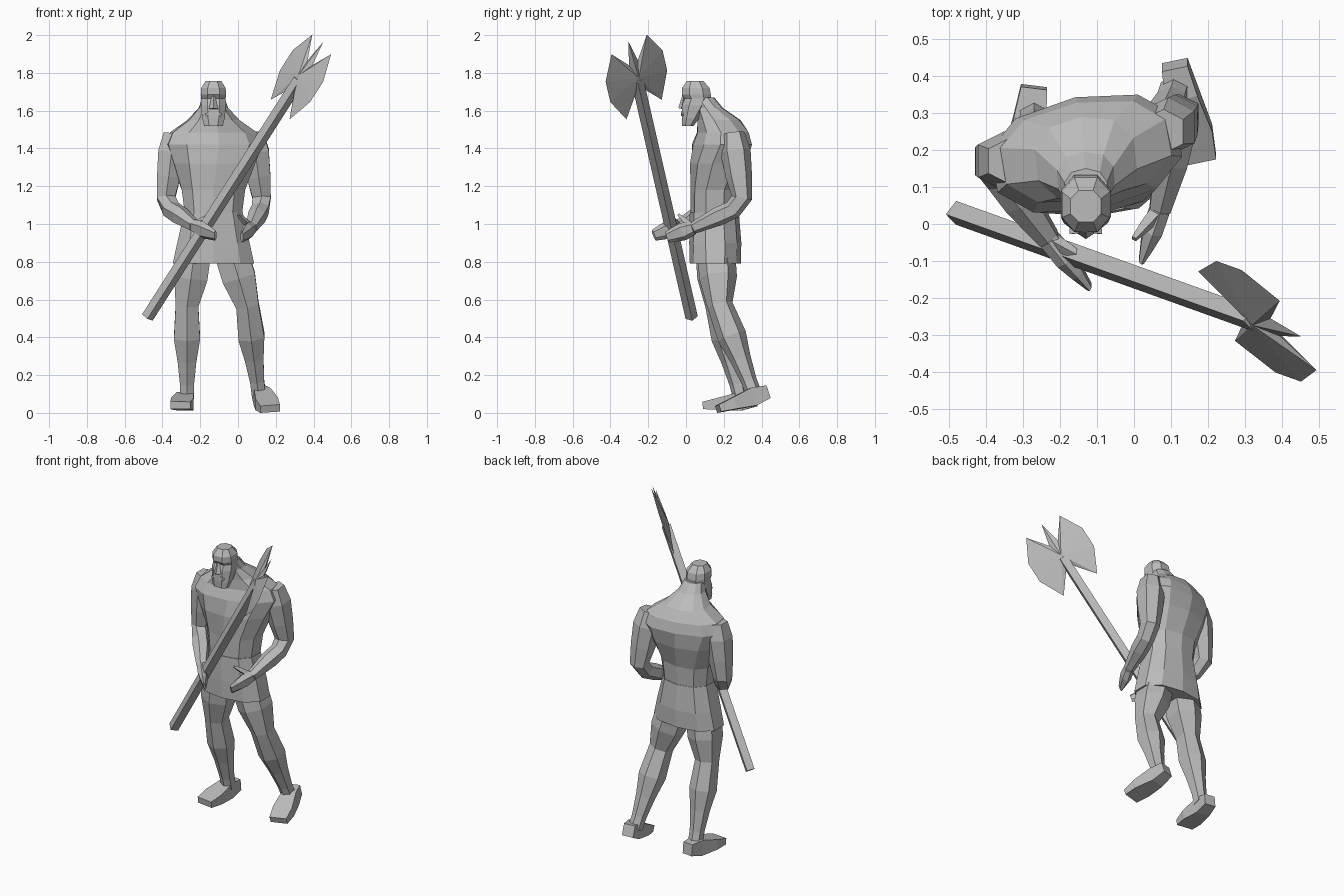
import bpy
import math
from mathutils import Vector, Matrix

cube = bpy.data.objects.get("Cube")
if cube:
    bpy.data.objects.remove(cube)

GREY = (.5, .5, .5, 1)
stone = bpy.data.materials.new("plain_grey")
stone.use_nodes = True
stone.diffuse_color = GREY
stone.node_tree.nodes["Principled BSDF"].inputs["Base Color"].default_value = GREY

UP = Vector((0, 0, 1))
RIGHTWARD = Vector((1, 0, 0))
SPINE = -.13


def add_mesh(name, verts, faces):
    mesh = bpy.data.meshes.new(name)
    mesh.from_pydata([tuple(v) for v in verts], [], faces)
    mesh.materials.append(stone)
    obj = bpy.data.objects.new(name, mesh)
    bpy.context.collection.objects.link(obj)
    bpy.context.view_layer.objects.active = obj
    obj.select_set(True)
    bpy.ops.object.mode_set(mode='EDIT')
    bpy.ops.mesh.select_all(action='SELECT')
    bpy.ops.mesh.normals_make_consistent(inside=False)
    bpy.ops.object.mode_set(mode='OBJECT')
    obj.select_set(False)


def follow(joints, stations):
    """Points along a chain of joints; station 1.5 is halfway down the second bone."""
    points = []
    for s in stations:
        bone = min(int(s), len(joints) - 2)
        points.append(Vector(joints[bone]).lerp(Vector(joints[bone + 1]), s - bone))
    return points


def loft(name, centres, widths, depths, sides=6, square=.85, turn=.5, yaws=None):
    """Skin rings along a path; rings with yaws lie flat, others face along the path."""
    verts, faces = [], []
    last = len(centres) - 1
    for i, centre in enumerate(centres):
        tangent = UP if yaws else (centres[min(i + 1, last)] - centres[max(i - 1, 0)]).normalized()
        side = (RIGHTWARD - tangent * RIGHTWARD.dot(tangent)).normalized()
        if yaws:
            side = Matrix.Rotation(math.radians(yaws[i]), 3, 'Z') @ side
        other = tangent.cross(side)
        for k in range(sides):
            angle = math.tau * (k + turn) / sides
            c, s = math.cos(angle), math.sin(angle)
            u = math.copysign(abs(c) ** square, c) * widths[i]
            v = math.copysign(abs(s) ** square, s) * depths[i]
            verts.append(centre + side * u + other * v)
    for i in range(last):
        for k in range(sides):
            a, b = i * sides + k, i * sides + (k + 1) % sides
            faces.append((a, b, b + sides, a + sides))
    faces.append(tuple(range(sides)))
    faces.append(tuple(range(last * sides, len(verts))))
    add_mesh(name, verts, faces)


def body(name, rings, sides, twist=0):
    """Stack flat rings of (y, z, half width, half depth); the twist peaks at the shoulders."""
    centres = [Vector((SPINE, y, z)) for y, z, w, d in rings]
    yaws = [twist * max(0, 1 - abs(c.z - 1.44) * 4) for c in centres]
    loft(name, centres, [r[2] for r in rings], [r[3] for r in rings], sides, yaws=yaws)


def arm(side, shoulder, elbow, wrist, fingertip, thumb_tip):
    girth = (.06, .08, .07, .055, .05, .05, .032)
    loft(side + "_arm", follow((shoulder, elbow, wrist), (0, .25, .6, .9, 1.2, 1.5, 2)),
         girth, girth)
    loft(side + "_hand", follow((wrist, fingertip), (0, .4, .7, 1)),
         (.03, .03, .02, .008), (.036, .048, .04, .03))
    taper = (.022, .016, .008)
    loft(side + "_thumb", follow((wrist, thumb_tip), (0, .6, 1)), taper, taper, sides=4)


def leg(side, hip, knee, ankle, heel, toe):
    girth = (.1, .1, .068, .078, .056, .042, .042)
    loft(side + "_leg", follow((hip, knee, ankle), (0, .5, 1, 1.35, 1.6, 1.85, 2)),
         girth, girth)
    loft(side + "_foot", follow((heel, toe), (0, .3, .7, 1)),
         (.04, .05, .068, .06), (.04, .055, .036, .022), sides=4, square=.35)


# Trunk: narrow waist, broad twisted shoulders, hunched neck
body("torso", [
    (.15, 1.03, .155, .125),
    (.155, 1.18, .175, .13),
    (.175, 1.32, .225, .155),
    (.19, 1.42, .265, .155),
    (.195, 1.485, .235, .135),
    (.175, 1.55, .14, .115),
    (.125, 1.615, .08, .07),
    (.09, 1.67, .06, .06)], sides=10, twist=12)

# Flared tunic skirt
body("tunic", [
    (.155, .79, .225, .135),
    (.155, .9, .2, .138),
    (.15, 1.06, .162, .13)], sides=10)

# Head: beard, cheeks, eye line, brow and crown
body("head", [
    (.01, 1.52, .053, .032),
    (.025, 1.56, .064, .05),
    (.05, 1.63, .071, .075),
    (.062, 1.665, .069, .074),
    (.055, 1.685, .072, .082),
    (.052, 1.72, .069, .078),
    (.048, 1.758, .044, .046)], sides=8)

# Face: tapered nose and drooping moustache
loft("nose", follow([(SPINE, -.01, 1.68), (SPINE, -.025, 1.61)], (0, 1)),
     (.008, .024), (.01, .016), sides=4, turn=0)
droop = [(SPINE + x, -.02, 1.605 - abs(x) * .7) for x in (-.04, 0, .04)]
loft("moustache", follow(droop, (0, 1, 2)), [.01] * 3, [.01] * 3, sides=4)

# Arms, the left one set back by the turned shoulders
arm("right", shoulder=(-.34, .17, 1.48), elbow=(-.385, .17, 1.1), wrist=(-.23, -.04, .99),
    fingertip=(-.12, -.17, .94), thumb_tip=(-.14, -.09, 1.05))
arm("left", shoulder=(.08, .25, 1.48), elbow=(.13, .3, 1.1), wrist=(.07, .04, .98),
    fingertip=(.02, -.1, .93), thumb_tip=(0, -.04, 1.05))

# Legs, striding with the left one behind
leg("right", hip=(-.23, .15, .86), knee=(-.27, .17, .57), ankle=(-.27, .29, .08),
    heel=(-.27, .37, .07), toe=(-.305, .095, .04))
leg("left", hip=(-.04, .16, .86), knee=(.05, .18, .57), ankle=(.11, .36, .1),
    heel=(.11, .43, .11), toe=(.17, .17, .022))

# Axe: square shaft carried diagonally
butt = Vector((-.48, .03, .505))
along = Vector((.53, -.19, .83)).normalized()
across = Vector((-.42, .79, .44)).normalized()
loft("axe_shaft", [butt, butt + along * 1.52], [.033] * 2, [.033] * 2,
     sides=4, square=1, turn=0)

# Axe head: half outline of (along, across), mirrored over the shaft, thin at the rim
half = [(.12, .025), (0, .118), (.15, .19), (.28, .19), (.417, .118), (.3, .03)]
spike = [(.433, 0)]
outline = half + spike + [(a, -w) for a, w in reversed(half)]
base = butt + along * 1.33
rim = [base + along * a + across * w for a, w in outline]
hub = base + along * .21
bulge = along.cross(across) * .02
count = len(rim)
blade_faces = []
for k in range(count):
    for apex in (count, count + 1):
        blade_faces.append((k, (k + 1) % count, apex))
add_mesh("axe_blade", rim + [hub + bulge, hub - bulge], blade_faces)
